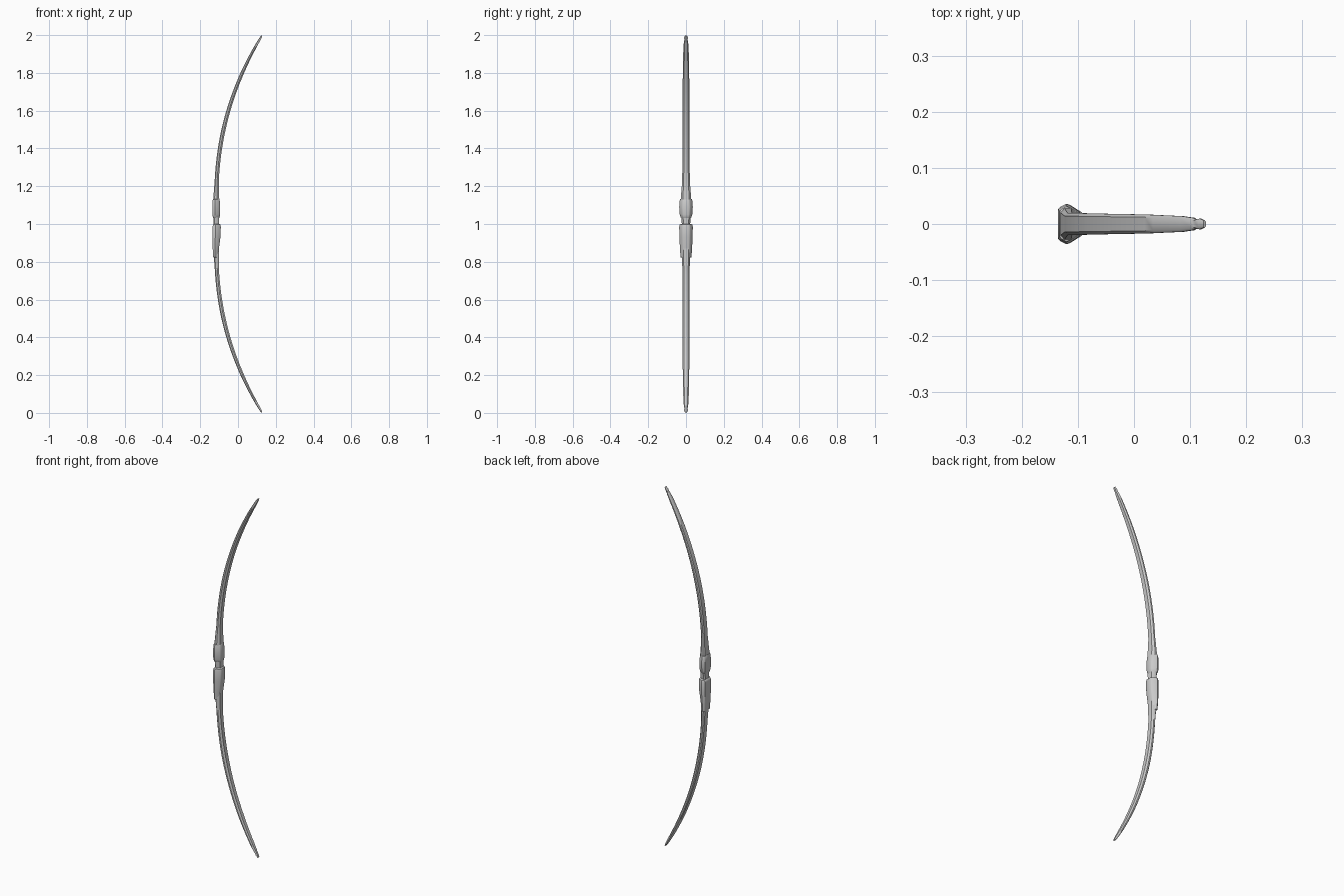
import bpy, bmesh, math
from mathutils import Vector

if "Cube" in bpy.data.objects:
    bpy.data.objects.remove(bpy.data.objects["Cube"])

# unit cross-section: (depth, width), flat back at -1, narrower belly at +1
LIMB_SEC = [(-1, -.72), (-.55, -1), (.2, -1), (1, -.6), (1, .6), (.2, 1), (-.55, 1), (-1, .72)]
GRIP_SEC = [(-1, -.74), (-.8, -.86), (-.3, -1), (0, -.93), (.85, -.6), (1, -.48),
            (1, .48), (.85, .6), (0, .93), (-.3, 1), (-.8, .86), (-1, .74)]


def interp(table, t):
    for a, b in zip(table, table[1:]):
        if t <= b[0]:
            k = max(0, (t - a[0]) / (b[0] - a[0]))
            return [p + (q - p) * k for p, q in zip(a[1:], b[1:])]
    return list(table[-1][1:])


def loft(name, rings):
    bm = bmesh.new()
    loops = [[bm.verts.new(p) for p in r] for r in rings]
    n = len(loops[0])
    for a, b in zip(loops, loops[1:]):
        for i in range(n):
            j = (i + 1) % n
            bm.faces.new((a[i], a[j], b[j], b[i]))
    bm.faces.new(loops[0])
    bm.faces.new(loops[-1])
    bmesh.ops.recalc_face_normals(bm, faces=bm.faces)
    me = bpy.data.meshes.new(name)
    bm.to_mesh(me)
    bm.free()
    ob = bpy.data.objects.new(name, me)
    bpy.context.collection.objects.link(ob)
    bpy.ops.object.select_all(action='DESELECT')
    ob.select_set(True)
    bpy.context.view_layer.objects.active = ob
    bpy.ops.object.shade_smooth_by_angle(angle=math.radians(40))
    return ob


# limbs: distance from middle, half width, half thickness
upper = [(0, .022, .015), (.05, .027, .016), (.13, .028, .016), (.18, .024, .013), (.23, .02, .011),
         (.5, .019, .011), (.8, .017, .009), (.93, .014, .007), (.965, .011, .006),
         (.973, .008, .0055), (.985, .0095, .005), (.997, .006, .003)]
lower = [(0, .022, .015), (.15, .023, .014), (.24, .019, .011)] + upper[5:]


def bend(d):
    return -.115 + .243 * (max(0, d - .12) / .88) ** 2.2


def limb(name, table, sign):
    stops = sorted({round(i * .03, 3) for i in range(32)} | {row[0] for row in table})
    rings = []
    for d in stops:
        w, t = interp(table, d)
        slope = (bend(d + .001) - bend(d - .001)) / .002
        nrm = Vector((1, 0, -slope)).normalized()
        c = Vector((bend(d), 0, d))
        pts = [c + nrm * (u * t) + Vector((0, v * w, 0)) for u, v in LIMB_SEC]
        rings.append([(p.x, p.y, 1.0 + sign * p.z) for p in pts])
    loft(name, rings)


limb("upper_limb", upper, 1)
limb("lower_limb", lower, -1)


# grip pieces: height, back x, belly x, half width
def grip(name, rows):
    loft(name, [[((a + b) / 2 + u * (b - a) / 2, v * w, z) for u, v in GRIP_SEC]
                for z, a, b, w in rows])


grip("lower_grip", [(.822, -.127, -.108, .022), (.824, -.131, -.107, .029), (.87, -.134, -.101, .032),
                    (.93, -.135, -.093, .035), (.985, -.135, -.091, .036), (.997, -.132, -.093, .033),
                    (1.0, -.128, -.098, .026)])
grip("upper_grip", [(1.03, -.129, -.1, .023), (1.036, -.133, -.097, .029), (1.05, -.135, -.095, .033),
                    (1.09, -.135, -.094, .036), (1.125, -.134, -.097, .033), (1.131, -.132, -.099, .031),
                    (1.132, -.128, -.102, .024)])
